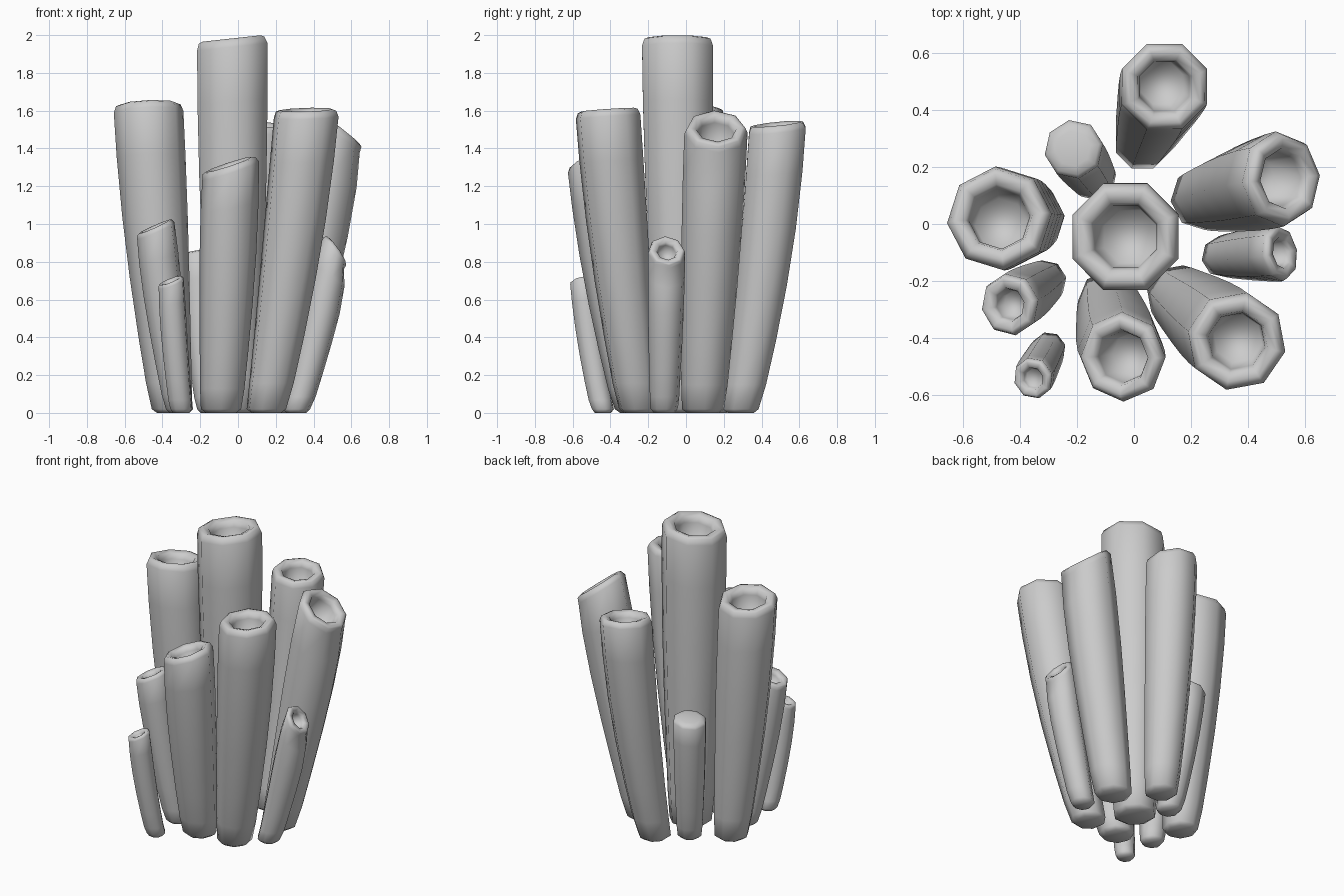
import bpy, bmesh, math
from mathutils import Vector

if "Cube" in bpy.data.objects:
    bpy.data.objects.remove(bpy.data.objects["Cube"])

SIDES = 8
UP = Vector((0, 0, 1))


def add_ring(bm, centre, normal, radius, phase):
    # octagonal ring lying in the plane of the given normal
    q = UP.rotation_difference(normal)
    ring = []
    for i in range(SIDES):
        a = phase + 2 * math.pi * i / SIDES
        p = Vector((math.cos(a), math.sin(a), 0)) * radius
        ring.append(bm.verts.new(centre + q @ p))
    return ring


def tube(name, base, r0, top, r1, normal, phase=22.5, bow=0.08, hole=0.58, depth=1.0):
    bm = bmesh.new()
    base = Vector((base[0], base[1], 0))
    top, n1 = Vector(top), Vector(normal).normalized()
    phase = math.radians(phase)
    rings = []

    def put(c, n, r):
        rings.append(add_ring(bm, c, n, r, phase))

    # rounded foot
    put(base, UP, r0 * 0.72)
    put(base + UP * 0.02, UP, r0 * 0.97)
    # gently bowed, widening wall
    end = top - n1 * r1 * 0.22
    for t in (0.1, 0.25, 0.45, 0.65, 0.85, 1.0):
        f = t + 4 * bow * t * (1 - t)
        c = base.lerp(end, f)
        c.z = end.z * t
        n = UP.lerp(n1, t ** 3).normalized()
        put(c, n, r0 + (r1 - r0) * math.sin(t * math.pi / 2))
    # rim and hollow mouth, or a rounded closed tip
    if hole:
        put(top - n1 * r1 * 0.04, n1, r1 * 0.93)
        put(top, n1, r1 * 0.82)
        put(top - n1 * r1 * 0.06, n1, r1 * (hole + 0.06))
        put(top - n1 * r1 * 0.25, n1, r1 * hole)
        put(top - n1 * r1 * depth, n1, r1 * hole * 0.85)
    else:
        put(top - n1 * r1 * 0.08, n1, r1 * 0.88)
        put(top, n1, r1 * 0.6)

    for a, b in zip(rings, rings[1:]):
        for i in range(SIDES):
            j = (i + 1) % SIDES
            bm.faces.new((a[i], a[j], b[j], b[i]))
    bm.faces.new(rings[0][::-1])
    bm.faces.new(rings[-1])
    bmesh.ops.recalc_face_normals(bm, faces=bm.faces)
    for f in bm.faces:
        f.smooth = True
    mesh = bpy.data.meshes.new(name)
    bm.to_mesh(mesh)
    bm.free()
    ob = bpy.data.objects.new(name, mesh)
    bpy.context.collection.objects.link(ob)
    return ob


# tall tubes
tube("centre_tube", (-0.02, -0.02), 0.135, (-0.035, -0.045, 1.982), 0.203, (-0.11, 0, 1))
tube("left_tube", (-0.35, 0.02), 0.11, (-0.475, 0.025, 1.635), 0.185, (-0.04, 0.14, 1), 5)
tube("back_tube", (0.03, 0.29), 0.105, (0.11, 0.48, 1.53), 0.163, (0.08, -0.1, 1), bow=0.13)
tube("right_tube", (0.24, 0.09), 0.115, (0.535, 0.16, 1.51), 0.168, (0.62, 0.04, 0.8), 5, 0.03)
tube("front_right_tube", (0.15, -0.25), 0.11, (0.36, -0.415, 1.605), 0.175, (-0.03, -0.07, 1), -12)
tube("front_tube", (-0.09, -0.27), 0.11, (-0.05, -0.47, 1.315), 0.158, (-0.33, -0.08, 1), 0)

# short tubes
tube("small_right_tube", (0.31, -0.115), 0.075, (0.525, -0.1, 0.86), 0.1, (0.8, 0.12, 0.55), 10, 0.05, 0.5, 0.7)
tube("small_left_tube", (-0.31, -0.2), 0.075, (-0.445, -0.285, 0.985), 0.11, (-0.45, -0.08, 1), 10, 0.05, 0.5, 0.7)
tube("tiny_front_tube", (-0.3, -0.44), 0.062, (-0.36, -0.545, 0.7), 0.074, (-0.4, -0.2, 1), 15, 0.1, 0.5, 0.4)
tube("closed_back_tube", (-0.14, 0.16), 0.08, (-0.215, 0.265, 0.855), 0.105, (-0.15, 0.1, 1), 10, 0.08, 0)
